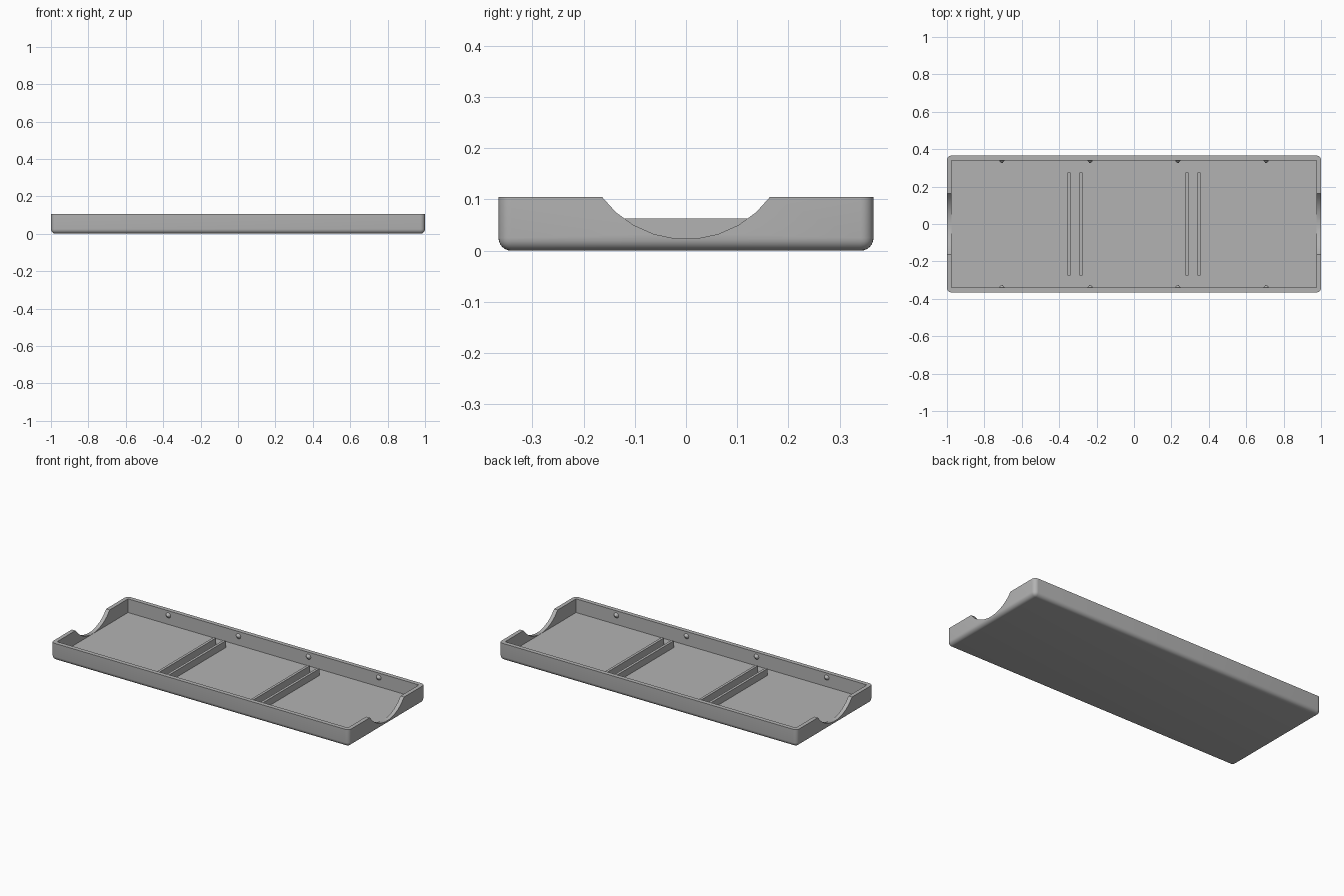
import bpy, bmesh, math
from mathutils import Matrix, Vector

if "Cube" in bpy.data.objects:
    bpy.data.objects.remove(bpy.data.objects["Cube"])

L, W, H = 1.0, 0.366, 0.105      # half length, half width, height
IL, IW, FLOOR = 0.976, 0.34, 0.022

grey = bpy.data.materials.new("light grey")
grey.diffuse_color = (0.45, 0.45, 0.45, 1)
grey.use_nodes = True
grey.node_tree.nodes["Principled BSDF"].inputs["Base Color"].default_value = grey.diffuse_color


def make(name, bm):
    bmesh.ops.recalc_face_normals(bm, faces=bm.faces)
    me = bpy.data.meshes.new(name)
    bm.to_mesh(me)
    bm.free()
    me.materials.append(grey)
    ob = bpy.data.objects.new(name, me)
    bpy.context.collection.objects.link(ob)
    return ob


def box(x0, x1, y0, y1, z0, z1):
    bm = bmesh.new()
    bmesh.ops.create_cube(bm, size=1)
    bmesh.ops.scale(bm, vec=(x1 - x0, y1 - y0, z1 - z0), verts=bm.verts)
    bmesh.ops.translate(bm, vec=((x0 + x1) / 2, (y0 + y1) / 2, (z0 + z1) / 2), verts=bm.verts)
    return bm


def smooth(ob):
    bpy.ops.object.select_all(action='DESELECT')
    ob.select_set(True)
    bpy.context.view_layer.objects.active = ob
    bpy.ops.object.shade_smooth_by_angle(angle=math.radians(30))


# Outer shell: rounded everywhere except along the rim
bm = box(-L, L, -W, W, 0, H)
edges = [e for e in bm.edges if min(v.co.z for v in e.verts) < 0.01]
bmesh.ops.bevel(bm, geom=edges, offset=0.025, segments=6, profile=0.5, affect='EDGES')
tray = make("tray_shell", bm)

# Cutters: square cavity and a long cylinder for the two end notches
cavity = make("cavity_cutter", box(-IL, IL, -IW, IW, FLOOR, H + 0.1))
cutters = [cavity]
for s in (-1, 1):
    bm = bmesh.new()
    bmesh.ops.create_cone(bm, cap_ends=True, segments=30, radius1=0.205, radius2=0.205, depth=0.1)
    bmesh.ops.transform(bm, matrix=Matrix.Translation((s * (IL + 0.04), 0, 0.2275))
                        @ Matrix.Rotation(math.pi / 2, 4, 'Y'), verts=bm.verts)
    cutters.append(make("notch_cutter", bm))
for c in cutters:
    mod = tray.modifiers.new("cut", 'BOOLEAN')
    mod.operation, mod.object, mod.solver = 'DIFFERENCE', c, 'EXACT'
    c.hide_render = True
bpy.context.view_layer.objects.active = tray
for mod in list(tray.modifiers):
    bpy.ops.object.modifier_apply(modifier=mod.name)
for c in cutters:
    bpy.data.objects.remove(c)
smooth(tray)

# Two pairs of low divider ribs on the floor
for s in (-1, 1):
    for x in (0.2825, 0.3475):
        make("divider_rib", box(s * x - 0.008, s * x + 0.008, -0.275, 0.275, FLOOR - 0.005, 0.063))

# Small conical snap nubs on the long inner walls
for s in (-1, 1):
    for x in (-0.706, -0.235, 0.235, 0.706):
        bm = bmesh.new()
        bmesh.ops.create_cone(bm, cap_ends=True, segments=12, radius1=0.017, radius2=0.002, depth=0.016)
        turn = Vector((0, 0, 1)).rotation_difference(Vector((0, -s, 0))).to_matrix().to_4x4()
        bmesh.ops.transform(bm, matrix=Matrix.Translation((x, s * (IW - 0.007), 0.077)) @ turn,
                            verts=bm.verts)
        smooth(make("snap_nub", bm))
